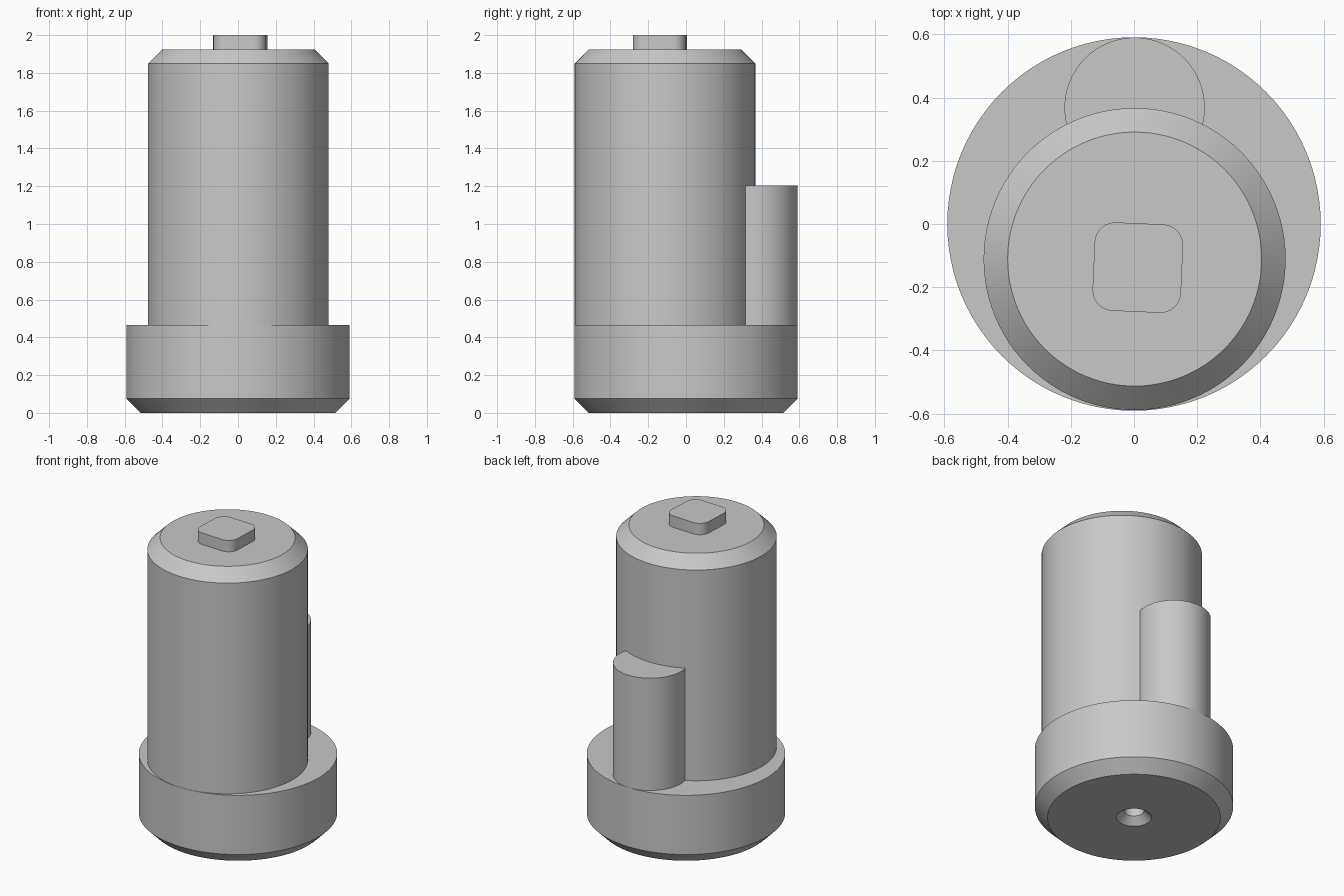
import bpy, bmesh, math

cube = bpy.data.objects.get("Cube")
if cube:
    bpy.data.objects.remove(cube, do_unlink=True)

grey = bpy.data.materials.new("plain grey")
grey.use_nodes = True
COLOUR = (0.58, 0.58, 0.58, 1)
grey.diffuse_color = COLOUR
grey.node_tree.nodes["Principled BSDF"].inputs["Base Color"].default_value = COLOUR


def finish(name, bm, location):
    """Turn a bmesh into a shaded, coloured object."""
    bmesh.ops.recalc_face_normals(bm, faces=bm.faces)
    mesh = bpy.data.meshes.new(name)
    bm.to_mesh(mesh)
    bm.free()
    mesh.materials.append(grey)
    obj = bpy.data.objects.new(name, mesh)
    obj.location = location
    bpy.context.collection.objects.link(obj)
    bpy.ops.object.select_all(action="DESELECT")
    obj.select_set(True)
    bpy.context.view_layer.objects.active = obj
    bpy.ops.object.shade_smooth_by_angle(angle=math.radians(30))
    return obj


def loft(name, rings, location=(0, 0, 0)):
    """Skin equal-length rings of points and cap both ends."""
    bm = bmesh.new()
    loops = [[bm.verts.new(p) for p in ring] for ring in rings]
    for low, high in zip(loops, loops[1:]):
        for i in range(len(low)):
            bm.faces.new((low[i - 1], low[i], high[i], high[i - 1]))
    bm.faces.new(loops[0])
    bm.faces.new(loops[-1])
    return finish(name, bm, location)


def circle(radius, z, sides=96):
    turns = [2 * math.pi * i / sides for i in range(sides)]
    return [(radius * math.cos(a), radius * math.sin(a), z) for a in turns]


def turned(name, profile, location=(0, 0, 0)):
    return loft(name, [circle(r, z) for r, z in profile], location)


def rounded_square(half, corner, z, steps=8):
    ring = []
    for quarter in range(4):
        middle = math.pi / 4 + quarter * math.pi / 2
        cx = math.copysign(half - corner, math.cos(middle))
        cy = math.copysign(half - corner, math.sin(middle))
        for i in range(steps + 1):
            a = (quarter + i / steps) * math.pi / 2
            ring.append((cx + corner * math.cos(a), cy + corner * math.sin(a), z))
    return ring


# Flanged base: countersunk centre hole underneath, chamfered lower rim
turned("base_collar", [(0.06, 0.16), (0.06, 0.045), (0.105, 0), (0.515, 0),
                       (0.591, 0.076), (0.591, 0.465)])

# Off-centre main barrel with a chamfered top
turned("main_barrel", [(0.478, 0.4), (0.478, 1.85), (0.402, 1.925)],
       (0.002, -0.111, 0))

# Half-height cylinder merged into the back of the barrel
turned("rear_boss", [(0.222, 0.4), (0.222, 1.203)], (0.002, 0.368, 0))

# Rounded square key on top, slightly twisted
key = loft("top_key", [rounded_square(0.14, 0.065, z) for z in (1.9, 2)],
           (0.012, -0.138, 0))
key.rotation_euler.z = math.radians(-2.5)
